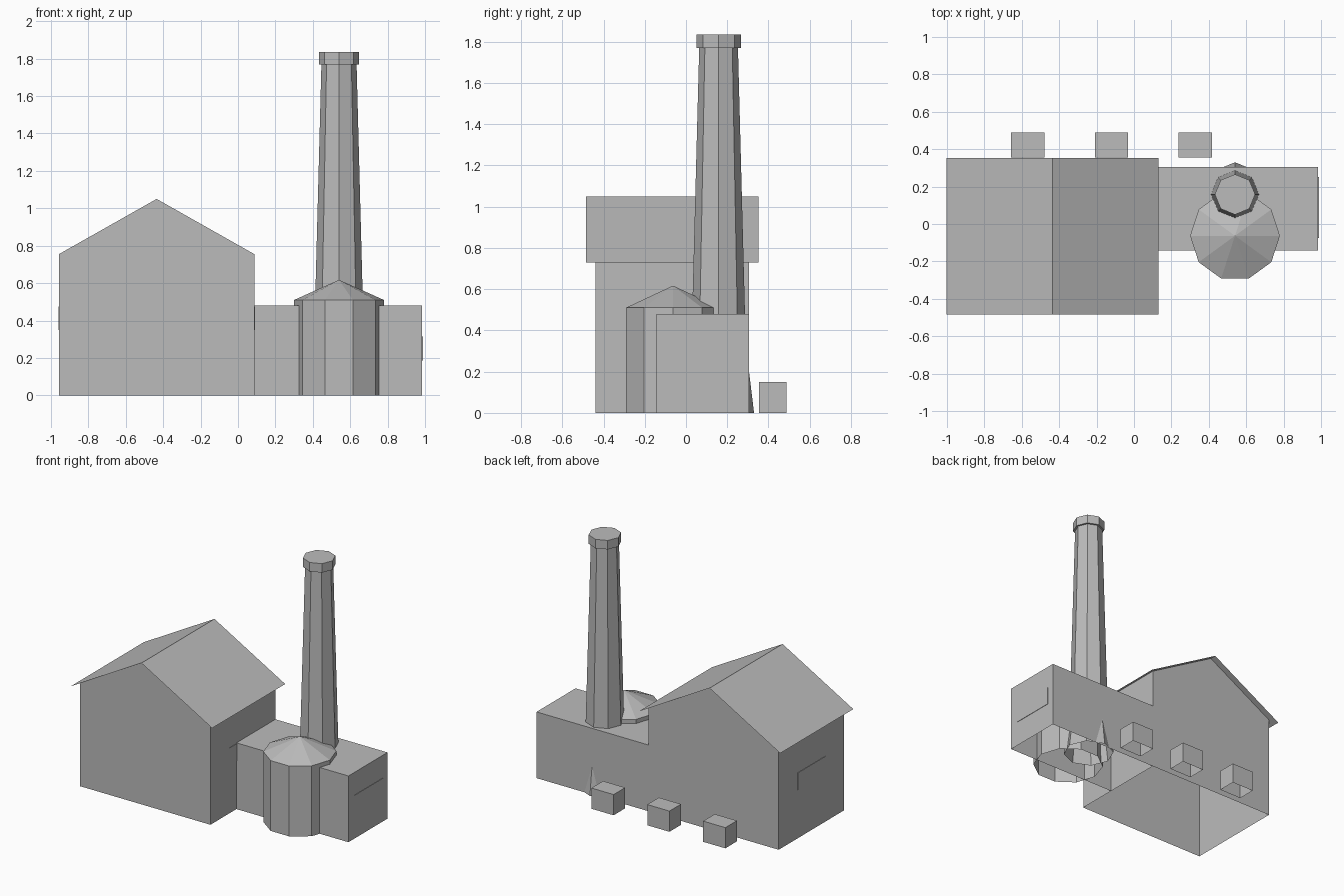
import bpy, bmesh, math

if "Cube" in bpy.data.objects:
    bpy.data.objects.remove(bpy.data.objects["Cube"])

grey = bpy.data.materials.new("plain grey")
grey.diffuse_color = (0.5, 0.5, 0.5, 1)
grey.use_nodes = True
grey.node_tree.nodes["Principled BSDF"].inputs["Base Color"].default_value = grey.diffuse_color


def make(name, verts, faces):
    mesh = bpy.data.meshes.new(name)
    mesh.from_pydata(verts, [], faces)
    mesh.materials.append(grey)
    obj = bpy.data.objects.new(name, mesh)
    bpy.context.collection.objects.link(obj)
    return obj


def block(name, x, y, z, skip=()):
    """Box from ranges, leaving out the named sides."""
    v = [(a, b, c) for c in z for b in y for a in x]
    sides = {"bottom": (0, 2, 3, 1), "top": (4, 5, 7, 6), "front": (0, 1, 5, 4),
             "back": (2, 6, 7, 3), "left": (0, 4, 6, 2), "right": (1, 3, 7, 5)}
    return make(name, v, [f for s, f in sides.items() if s not in skip])


def turned(name, center, sides, profile):
    """Faceted body from (radius, height) rings, open below; radius 0 makes a tip."""
    bm = bmesh.new()
    rings = []
    for r, z in profile:
        n = sides if r else 1
        rings.append([bm.verts.new((center[0] + r * math.cos(math.tau * i / sides),
                                    center[1] + r * math.sin(math.tau * i / sides), z))
                      for i in range(n)])
    for low, high in zip(rings, rings[1:]):
        for i in range(sides):
            j = (i + 1) % sides
            if len(high) == 1:
                bm.faces.new((low[i], low[j], high[0]))
            else:
                bm.faces.new((low[i], low[j], high[j], high[i]))
    if len(rings[-1]) > 1:
        bm.faces.new(rings[-1])
    obj = make(name, [], [])
    bm.to_mesh(obj.data)
    bm.free()
    return obj


# Main hall: gabled walls, open below and under the roof
ridge_x, ridge_z, pitch = -0.435, 1.05, 0.565
x0, x1, y0, y1 = -0.957, 0.087, -0.44, 0.305
eave = ridge_z - pitch * (x1 - ridge_x)
outline = [(x0, 0), (x1, 0), (x1, eave), (ridge_x, ridge_z), (x0, eave)]
make("hall_walls", [(x, y, z) for y in (y0, y1) for x, z in outline],
     [(0, 1, 2, 3, 4), (9, 8, 7, 6, 5), (1, 6, 7, 2), (0, 4, 9, 5)])

# Roof: two overhanging sheets
half = 0.567
roof = [(ridge_x - half, ridge_z - pitch * half), (ridge_x, ridge_z),
        (ridge_x + half, ridge_z - pitch * half)]
make("hall_roof", [(x, y, z) for y in (-0.485, 0.352) for x, z in roof],
     [(0, 1, 4, 3), (1, 2, 5, 4)])

# Side wing
block("wing", (x1, 0.985), (-0.142, y1), (0, 0.48), ("bottom", "left"))

# Window plates on the side walls
t = 0.003
block("hall_window_left", (x0 - t, x0), (-0.23, 0.09), (0.35, 0.475), ("right",))
block("hall_window_right", (x1, x1 + t), (-0.23, 0.09), (0.35, 0.475), ("left",))
block("wing_window", (0.985, 0.985 + t), (-0.075, 0.25), (0.185, 0.315), ("left",))

# Tank with conical lid
turned("tank", (0.54, -0.063), 10, [(0.24, 0), (0.24, 0.51), (0, 0.617)])

# Chimney with flared foot and collar
turned("chimney", (0.54, 0.158), 8, [(0.172, 0), (0.132, 0.33), (0.094, 1.77),
                                     (0.108, 1.77), (0.108, 1.835)])

# Small crates behind the hall
for i, cx in enumerate((-0.568, -0.12, 0.328)):
    block(f"crate_{i + 1}", (cx - 0.089, cx + 0.089), (0.355, 0.488), (0, 0.15), ("bottom",))
